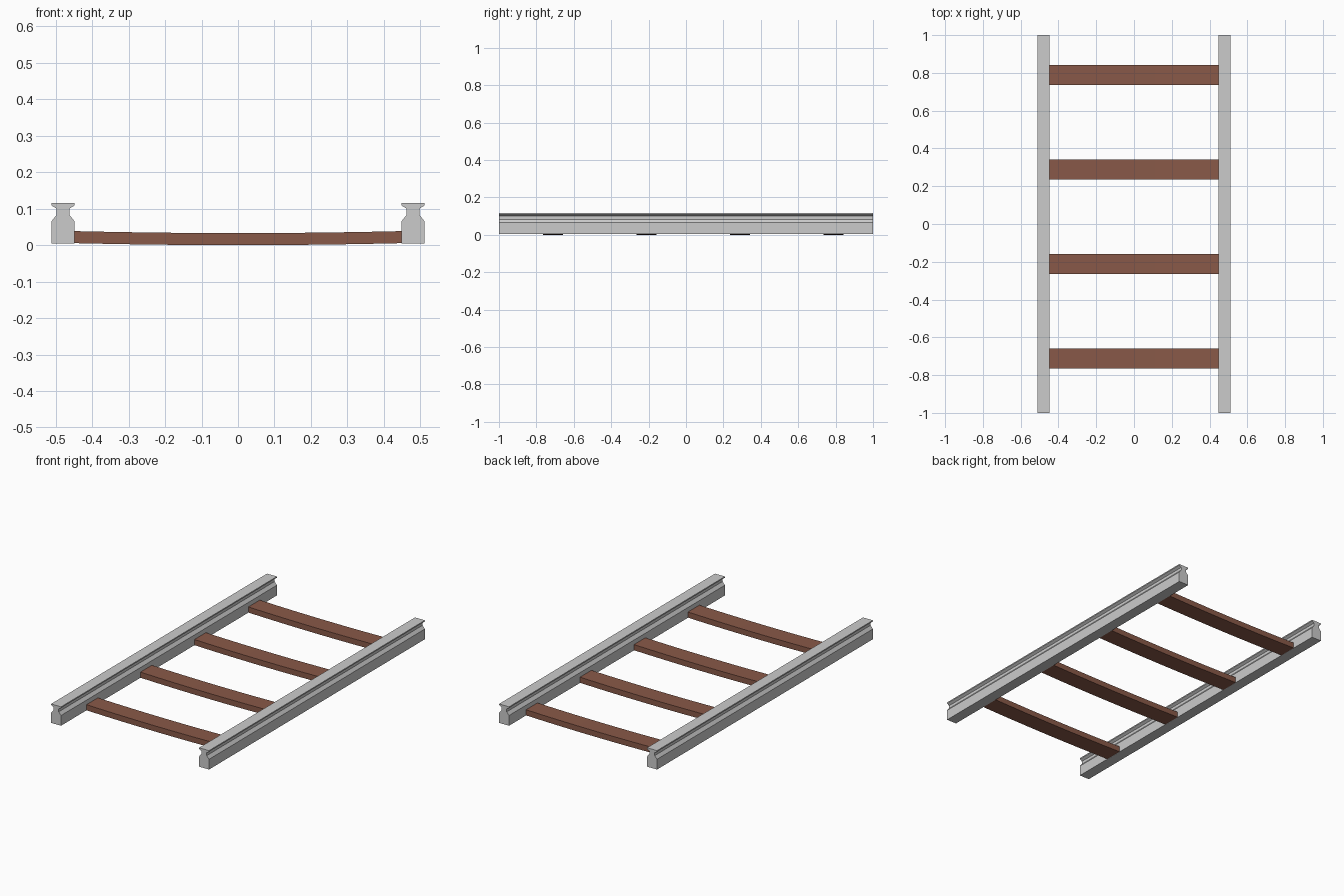
import bpy, bmesh

if "Cube" in bpy.data.objects:
    bpy.data.objects.remove(bpy.data.objects["Cube"])

# Brown timber
wood = bpy.data.materials.new("wood")
wood.diffuse_color = (0.25, 0.1, 0.065, 1)
wood.use_nodes = True
wood.node_tree.nodes["Principled BSDF"].inputs["Base Color"].default_value = wood.diffuse_color


def prism(name, profile, direction, material=None):
    """Extrude a closed (x, y, z) outline along a direction."""
    bm = bmesh.new()
    face = bm.faces.new([bm.verts.new(p) for p in profile])
    geom = bmesh.ops.extrude_face_region(bm, geom=[face], use_keep_orig=True)["geom"]
    verts = [g for g in geom if isinstance(g, bmesh.types.BMVert)]
    bmesh.ops.translate(bm, verts=verts, vec=direction)
    bmesh.ops.recalc_face_normals(bm, faces=bm.faces)
    mesh = bpy.data.meshes.new(name)
    bm.to_mesh(mesh)
    bm.free()
    obj = bpy.data.objects.new(name, mesh)
    bpy.context.collection.objects.link(obj)
    if material:
        mesh.materials.append(material)
    return obj


# Rails: half section (half width, height), mirrored about the rail centre
half = [(0.032, 0.005), (0.032, 0.065), (0.0175, 0.083), (0.0175, 0.100),
        (0.032, 0.109), (0.032, 0.116)]
section = half + [(-w, z) for w, z in reversed(half)]
for side, cx in (("left", -0.48), ("right", 0.48)):
    prism(side + "_rail", [(cx + w, -1, z) for w, z in section], (0, 2, 0))

# Sleepers: gently sagging planks between the rails
SEGMENTS, HALF_SPAN, WIDTH, THICK, SAG = 8, 0.45, 0.106, 0.033, 0.0055
for i in range(4):
    y = -0.711 + 0.5 * i - WIDTH / 2
    ts = [-1 + 2 * k / SEGMENTS for k in range(SEGMENTS + 1)]
    low = [(t * HALF_SPAN, y, SAG * t * t) for t in ts]
    top = [(x, yy, z + THICK) for x, yy, z in reversed(low)]
    prism(f"sleeper_{i + 1}", low + top, (0, WIDTH, 0), wood)
